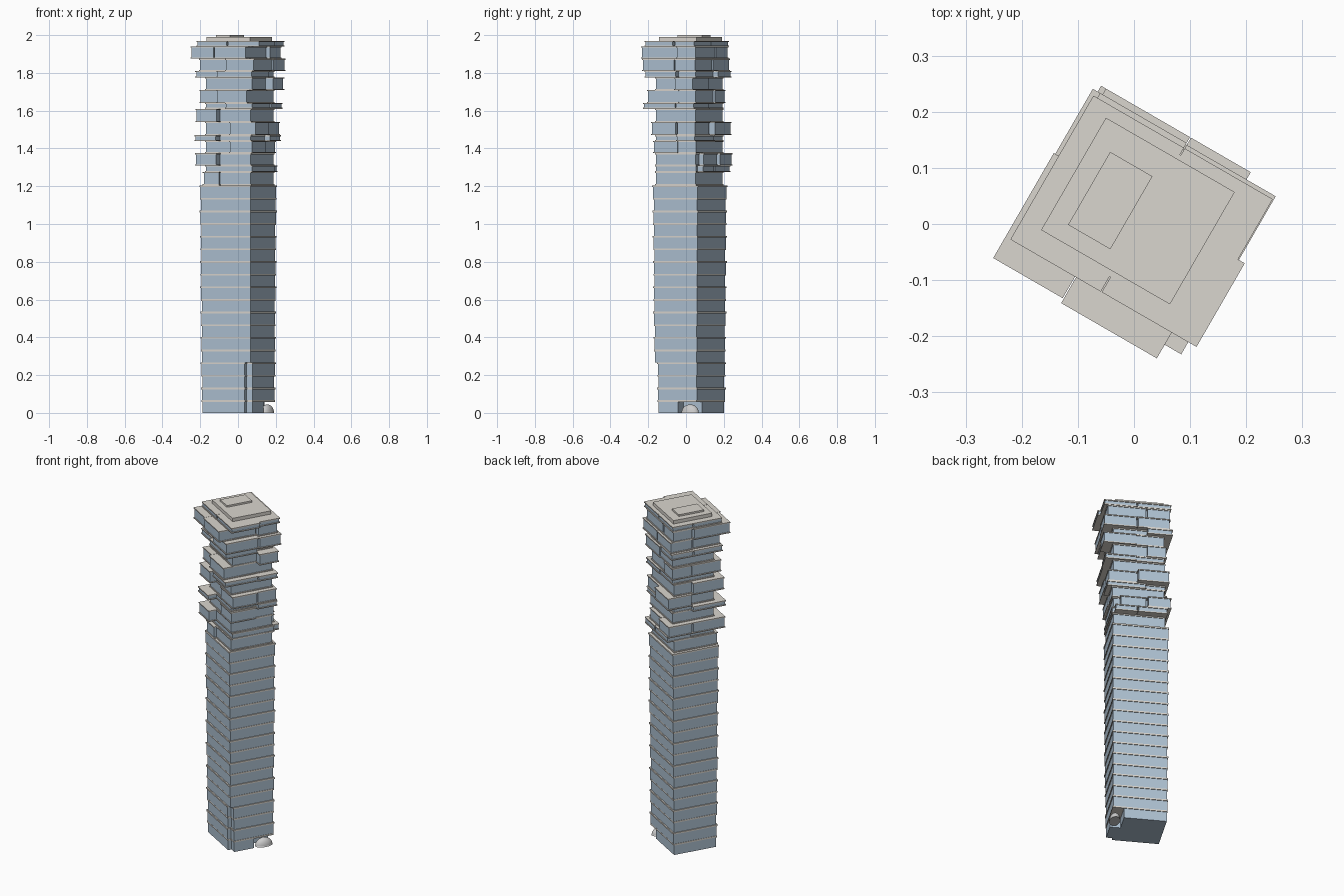
import bpy, bmesh, math
from mathutils import Matrix, Vector

if "Cube" in bpy.data.objects:
    bpy.data.objects.remove(bpy.data.objects["Cube"])

ROT = Matrix.Rotation(math.radians(-30), 4, 'Z')   # plan is turned 30 degrees
SLAB, LIP = 0.009, 0.004


def material(name, rgb):
    m = bpy.data.materials.new(name)
    m.diffuse_color = (*rgb, 1)
    m.use_nodes = True
    m.node_tree.nodes["Principled BSDF"].inputs["Base Color"].default_value = m.diffuse_color
    return m


GLASS = material("glass", (0.42, 0.53, 0.64))
STONE = material("concrete", (0.70, 0.67, 0.62))
METAL = material("polished_metal", (0.75, 0.76, 0.78))


def box(bm, r, z0, z1, grow=0.0):
    u0, u1, v0, v1 = r
    size = (u1 - u0 + 2 * grow, v1 - v0 + 2 * grow, z1 - z0)
    mid = Vector(((u0 + u1) / 2, (v0 + v1) / 2, (z0 + z1) / 2))
    bmesh.ops.create_cube(bm, size=1, matrix=ROT @ Matrix.Translation(mid) @ Matrix.Diagonal((*size, 1)))


def finish(bm, name, mat):
    me = bpy.data.meshes.new(name)
    bm.to_mesh(me)
    bm.free()
    me.materials.append(mat)
    ob = bpy.data.objects.new(name, me)
    bpy.context.collection.objects.link(ob)


# Regular lower floors, each a glass box with a projecting slab
glass, slabs = bmesh.new(), bmesh.new()
N, BASE = 18, 1.205
for i in range(N):
    g = 0.008 * i / N + 0.003 * (i % 2)
    a, b, c, d = -0.155 - g * 0.6, 0.138 + g * 0.5, -0.107 - g, 0.143 + g
    z0, z1 = i * BASE / N, (i + 1) * BASE / N
    plan = [(a, b, c, d)]
    if i < 4:      # notched front corner
        plan = [(a, b - 0.035, c, d), (a, b, c + 0.02, d)]
    for r in plan:
        box(slabs, r, z1 - SLAB, z1, LIP)
    if i == 0:     # recessed entrance corner
        plan = [(a, 0.08, c, d), (a, b - 0.035, c, 0.03), (a, b, c + 0.02, 0.03)]
    for r in plan:
        box(glass, r, z0, z1 - SLAB)
finish(glass, "tower_glass", GLASS)
finish(slabs, "tower_slabs", STONE)

# Shifted upper floors: top height, then the outer corners of the quadrant bays
upper = [
    (1.275, [(-.14, -.12)]),
    (1.31, [(-.15, .18), (.13, .18)]),
    (1.375, [(-.17, -.15), (-.17, .18), (.1, .165)]),
    (1.44, [(.15, -.11)]),
    (1.47, [(-.17, -.155), (.17, .15)]),
    (1.54, [(-.16, .18), (.165, .15), (.17, -.11)]),
    (1.61, [(-.17, -.145)]),
    (1.64, [(.175, -.155), (.18, .15)]),
    (1.71, [(.14, -.15), (-.15, -.135), (-.15, .15)]),
    (1.775, [(.19, .15)]),
    (1.81, [(-.18, .168), (-.18, -.13), (.17, -.15)]),
    (1.875, [(.185, -.155), (.19, .165), (-.16, -.125), (-.165, .168)]),
    (1.94, [(-.183, -.174), (.151, -.183), (.17, .155), (-.17, .155)]),
    (1.97, [(-.173, -.13), (.202, -.13), (.188, .158), (-.173, .158)]),
]
glass, slabs = bmesh.new(), bmesh.new()
z0 = BASE
for i, (z1, corners) in enumerate(upper):
    e = 0.006 * (i % 2)
    split_u, split_v = (0.01 if i % 2 else -0.043), 0.038
    plan = [(-.145 + e, .138 + e, -.105 + e, .138 + e)]        # core
    for u, v in corners:
        plan.append((*sorted((u, split_u + math.copysign(0.005, u))),
                     *sorted((v, split_v + math.copysign(0.004, v)))))
    for r in plan:
        box(glass, r, z0 + 0.003, z1 - 0.003)
        box(slabs, r, z0, z0 + 0.006, LIP)
        box(slabs, r, z1 - 0.006, z1, LIP)
    z0 = z1
finish(glass, "upper_bays_glass", GLASS)
finish(slabs, "upper_bays_slabs", STONE)

# Stepped roof
roof = bmesh.new()
box(roof, (-.138, .127, -.092, .139), 1.965, 1.99)
box(roof, (-.101, -.014, -.06, .09), 1.985, 2.0)
finish(roof, "roof_steps", STONE)

# Polished half dome under the entrance corner
bm = bmesh.new()
bmesh.ops.create_uvsphere(bm, u_segments=32, v_segments=16, radius=1)
bmesh.ops.bisect_plane(bm, geom=bm.verts[:] + bm.edges[:] + bm.faces[:], plane_co=(0, 0, 0),
                       plane_no=(0, 0, -1), clear_outer=True)
bmesh.ops.holes_fill(bm, edges=[e for e in bm.edges if e.is_boundary])
bm.transform(ROT @ Matrix.Translation((.123, .0965, 0)) @ Matrix.Diagonal((.03, .05, .045, 1)))
for f in bm.faces:
    f.smooth = len(f.verts) < 5
finish(bm, "entrance_dome", METAL)
